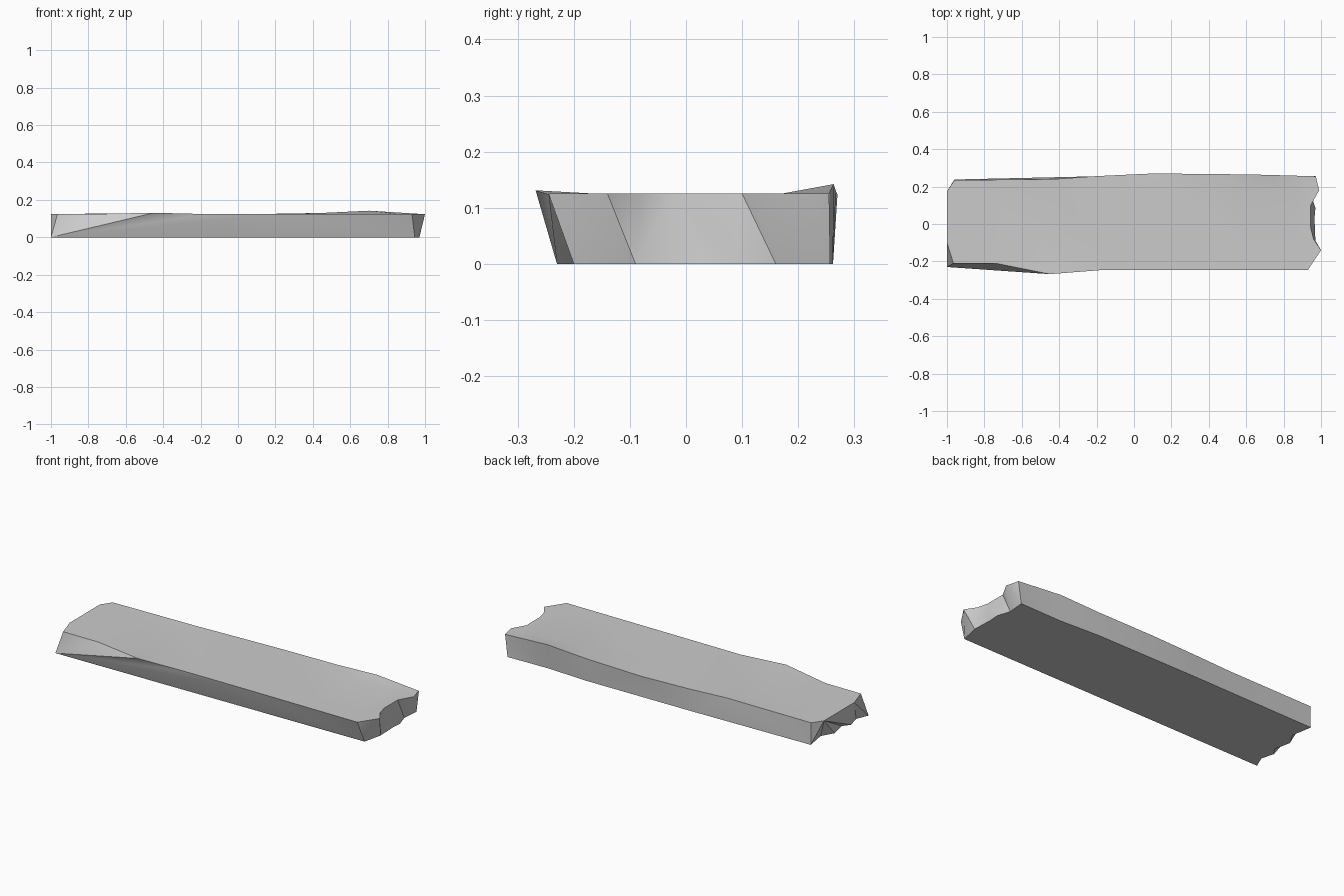
import bpy, bmesh, math
from mathutils import Vector
from mathutils.geometry import delaunay_2d_cdt

if "Cube" in bpy.data.objects:
    bpy.data.objects.remove(bpy.data.objects["Cube"])

H = 0.125

# Outlines run anticlockwise as four chains: front, right end, back, left end
top = [
    [(-.965, -.21, H), (-.74, -.21, H), (-.45, -.268, .131), (-.17, -.246, .124), (.2, -.245, H), (.93, -.245, H)],
    [(.93, -.245, H), (1, -.14, H), (.96, -.08, H), (.945, -.02, H), (.945, .1, H), (.99, .18, H), (.972, .255, H)],
    [(.972, .255, H), (.7, .263, .142), (.45, .267, .13), (.1, .27, .124), (-.2, .256, H), (-.43, .24, .128), (-.96, .234, H)],
    [(-.96, .234, H), (-1, .175, H), (-1, -.1, H), (-.965, -.21, H)],
]
bottom = [
    [(-1, -.23, 0), (.945, -.2, 0)],
    [(.945, -.2, 0), (.97, -.09, 0), (.965, .03, 0), (.97, .085, 0), (.946, .16, 0), (.955, .257, 0)],
    [(.955, .257, 0), (.7, .25, 0), (.45, .262, 0), (-.2, .255, 0), (-.96, .238, 0)],
    [(-.96, .238, 0), (-.94, .12, 0), (-.98, .05, 0), (-.96, -.045, 0), (-.99, -.085, 0), (-.97, -.16, 0), (-1, -.23, 0)],
]

bm = bmesh.new()


def make_ring(chains):
    """Add one closed ring; return its vertices as chains sharing corners."""
    rows = [[bm.verts.new(p) for p in c[:-1]] for c in chains]
    return [r + [rows[(i + 1) % 4][0]] for i, r in enumerate(rows)]


def fractions(chain):
    d = [0]
    for a, b in zip(chain, chain[1:]):
        d.append(d[-1] + (b.co - a.co).length)
    return [v / d[-1] for v in d]


def bridge(lo, hi):
    """Wall strip between two edges with different point counts."""
    fl, fh, i, j = fractions(lo), fractions(hi), 0, 0
    while i < len(lo) - 1 or j < len(hi) - 1:
        if j == len(hi) - 1 or (i < len(lo) - 1 and fl[i + 1] <= fh[j + 1]):
            bm.faces.new((lo[i], lo[i + 1], hi[j]))
            i += 1
        else:
            bm.faces.new((lo[i], hi[j + 1], hi[j]))
            j += 1


lo, hi = make_ring(bottom), make_ring(top)
for a, b in zip(lo, hi):
    bridge(a, b)

# Flat underside
bm.faces.new([v for c in reversed(lo) for v in reversed(c[1:])])

# Gently uneven top: raised edges falling to a flat middle
rim = [v for c in hi for v in c[:-1]]
inner = [bm.verts.new((x, y, H)) for x in (-.8, -.45, -.1, .25, .6, .85) for y in (-.16, .17)]
verts = rim + inner
tris = delaunay_2d_cdt([Vector(v.co[:2]) for v in verts], [],
                       [list(range(len(rim)))], 1, 1e-6)[2]
for t in tris:
    bm.faces.new([verts[k] for k in t])

bmesh.ops.recalc_face_normals(bm, faces=bm.faces)
mesh = bpy.data.meshes.new("plank")
bm.to_mesh(mesh)
bm.free()
plank = bpy.data.objects.new("plank", mesh)
bpy.context.collection.objects.link(plank)
bpy.context.view_layer.objects.active = plank
plank.select_set(True)
bpy.ops.object.shade_smooth_by_angle(angle=math.radians(30))
